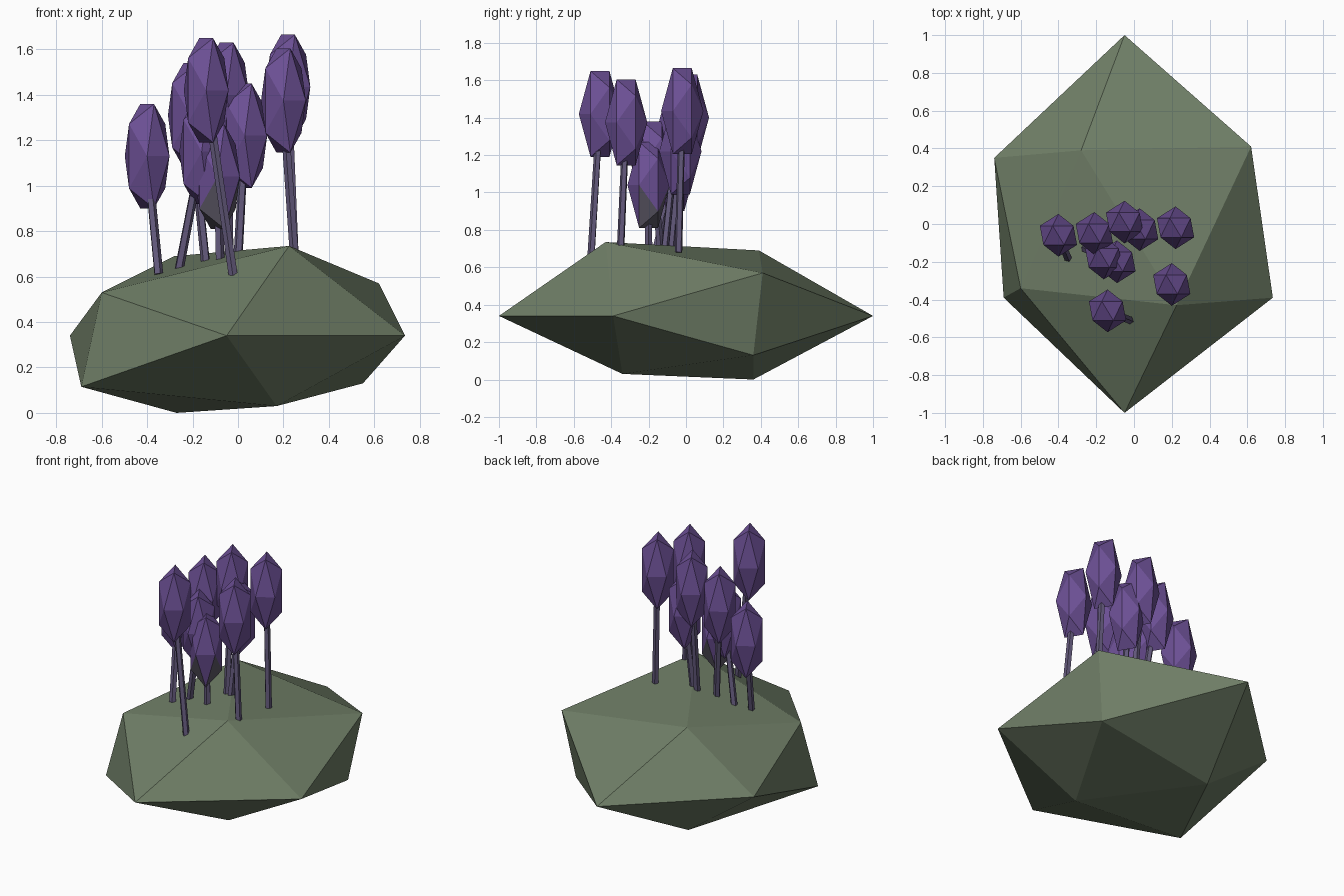
import bpy, bmesh, math
from mathutils import Vector, Matrix

cube = bpy.data.objects.get("Cube")
if cube:
    bpy.data.objects.remove(cube)


def material(name, rgb):
    mat = bpy.data.materials.new(name)
    mat.use_nodes = True
    colour = (*rgb, 1)
    mat.diffuse_color = colour
    mat.node_tree.nodes["Principled BSDF"].inputs["Base Color"].default_value = colour
    return mat


ROCK = material("moss_green", (.16, .21, .135))
PURPLE = material("flower_purple", (.15, .08, .30))
STALK = material("stalk_mauve", (.125, .10, .20))
FADED = material("faded_mauve", (.105, .095, .13))


def finish(name, bm, *mats):
    mesh = bpy.data.meshes.new(name)
    bm.to_mesh(mesh)
    bm.free()
    for mat in mats:
        mesh.materials.append(mat)
    obj = bpy.data.objects.new(name, mesh)
    bpy.context.collection.objects.link(obj)
    return obj


def make_rock():
    # Squashed twelve-cornered boulder, wrapped as a convex hull
    corners = [
        (-.05, -1, .34), (-.05, 1, .34), (-.74, .35, .34), (.735, -.39, .34),
        (-.69, -.39, .115), (-.60, -.34, .53), (.62, .41, .57), (.55, .36, .13),
        (-.28, .39, .69), (.225, -.43, .735), (.17, -.34, .03), (-.27, .36, 0),
    ]
    bm = bmesh.new()
    for co in corners:
        bm.verts.new(co)
    bmesh.ops.convex_hull(bm, input=bm.verts)
    bmesh.ops.recalc_face_normals(bm, faces=bm.faces)
    finish("rock", bm, ROCK)


def make_bud(name, centre, faded):
    # Tall twenty-sided bud lying edge-up
    bm = bmesh.new()
    bmesh.ops.create_icosphere(bm, subdivisions=1, radius=1,
                               matrix=Matrix.Rotation(math.pi / 2, 4, "X"))
    if faded:
        for face in bm.faces:
            face.material_index = int(face.calc_center_median().z < -.3)
    bmesh.ops.scale(bm, vec=(.11, .113, .27), verts=bm.verts)
    bmesh.ops.translate(bm, vec=centre, verts=bm.verts)
    finish(name, bm, PURPLE, FADED)


def make_stem(name, foot, top):
    # Thin five-sided stalk from the rock into the bud
    axis = top - foot
    turn = axis.to_track_quat("Z", "Y").to_matrix().to_4x4()
    bm = bmesh.new()
    bmesh.ops.create_cone(bm, cap_ends=True, segments=5, radius1=.021,
                          radius2=.019, depth=axis.length,
                          matrix=Matrix.Translation((foot + top) / 2) @ turn)
    finish(name, bm, STALK)


make_rock()

# Each plant: bud centre, stem foot
plants = [
    ((-.40, -.06, 1.13), (-.35, -.18, .61)),
    ((-.21, -.05, 1.31), (-.14, -.12, .64)),
    ((-.05, .01, 1.40), (-.04, -.06, .67)),
    ((.03, -.03, 1.22), (0, -.08, .67)),
    ((.22, -.02, 1.435), (.25, -.04, .68)),
    ((-.16, -.18, 1.15), (-.26, -.13, .63)),
    ((-.09, -.20, 1.04), (-.08, -.20, .65)),
    ((.20, -.32, 1.375), (.25, -.35, .68)),
    ((-.14, -.46, 1.42), (-.02, -.51, .60)),
]
for i, (centre, foot) in enumerate(plants, 1):
    make_bud(f"flower_bud_{i}", Vector(centre), faded=(i == 7))
    make_stem(f"flower_stem_{i}", Vector(foot), Vector(centre))
